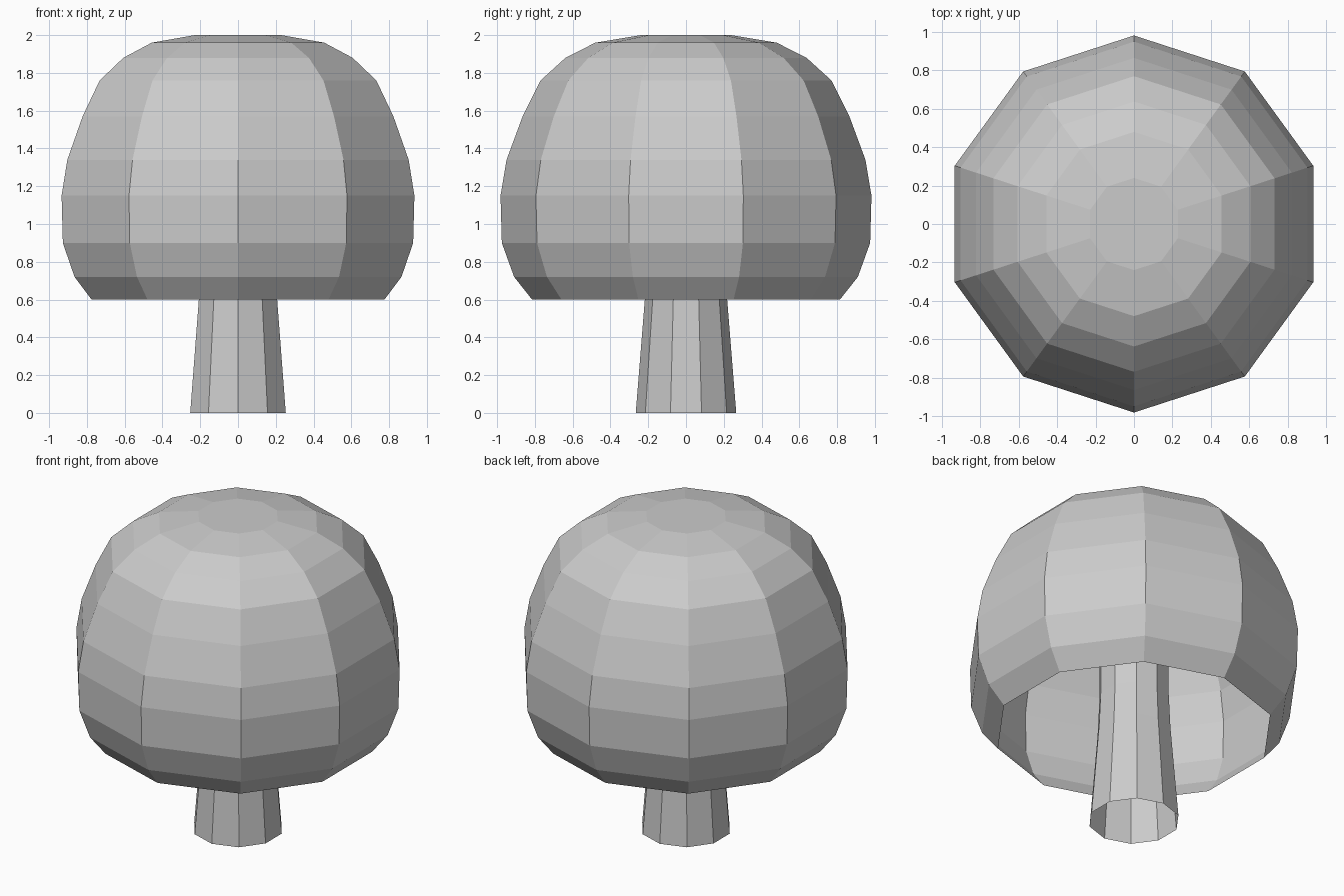
import bpy, bmesh, math

if "Cube" in bpy.data.objects:
    bpy.data.objects.remove(bpy.data.objects["Cube"])

SIDES = 10


def lathe(name, profile, close_top=False):
    """Ten-sided flat-shaded shell from (radius, height) pairs, bottom to top."""
    bm = bmesh.new()
    rings = []
    for r, z in profile:
        ring = []
        for i in range(SIDES):
            a = math.pi / 2 + 2 * math.pi * i / SIDES
            ring.append(bm.verts.new((r * math.cos(a), r * math.sin(a), z)))
        rings.append(ring)
    for low, high in zip(rings, rings[1:]):
        for i in range(SIDES):
            j = (i + 1) % SIDES
            bm.faces.new((low[i], low[j], high[j], high[i]))
    if close_top:
        bm.faces.new(rings[-1])
    mesh = bpy.data.meshes.new(name)
    bm.to_mesh(mesh)
    bm.free()
    obj = bpy.data.objects.new(name, mesh)
    bpy.context.collection.objects.link(obj)
    return obj


# Domed cap: thin shell, open underneath
lathe("cap", [(0.815, 0.60), (0.91, 0.72), (0.975, 0.90), (0.982, 1.15),
              (0.95, 1.34), (0.865, 1.57), (0.77, 1.76), (0.638, 1.88),
              (0.48, 1.96), (0.24, 2.0)], close_top=True)

# Hollow tapering stem, open at the foot, running up into the cap
lathe("stem", [(0.266, 0.0), (0.218, 0.60), (0.208, 0.82), (0.208, 1.99)])
